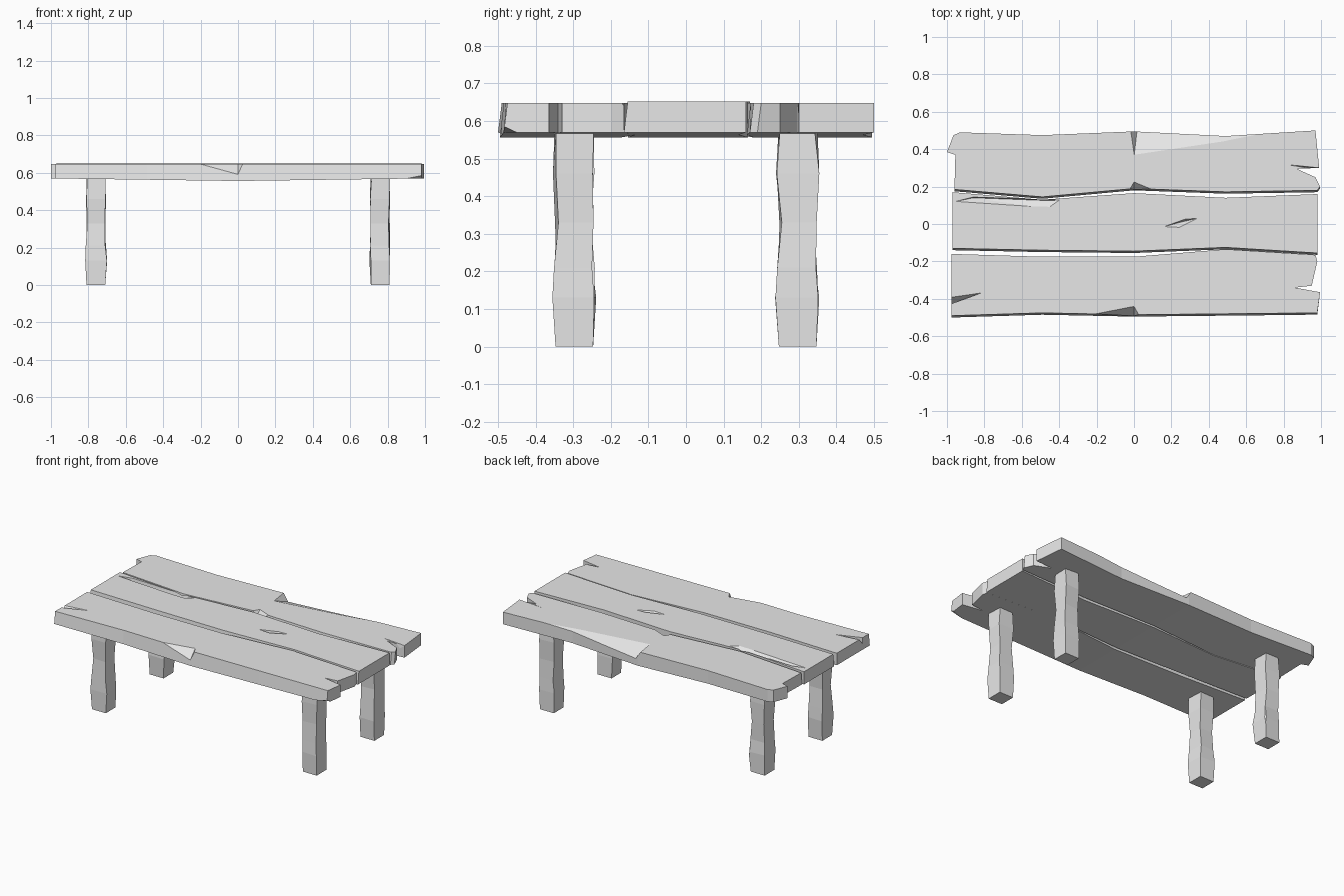
import bpy, bmesh, random
from mathutils import Vector

random.seed(4)
if "Cube" in bpy.data.objects:
    bpy.data.objects.remove(bpy.data.objects["Cube"], do_unlink=True)

wood = bpy.data.materials.new("pale grey wood")
wood.use_nodes = True
GREY = (0.8, 0.8, 0.8, 1)
wood.diffuse_color = GREY
wood.node_tree.nodes["Principled BSDF"].inputs["Base Color"].default_value = GREY


def to_object(name, bm):
    bmesh.ops.recalc_face_normals(bm, faces=bm.faces)
    mesh = bpy.data.meshes.new(name)
    bm.to_mesh(mesh)
    bm.free()
    mesh.materials.append(wood)
    obj = bpy.data.objects.new(name, mesh)
    bpy.context.collection.objects.link(obj)
    return obj


def carve(obj, chips):
    """Cut convex splinters, each given by its corner points, out of a part."""
    cutters = []
    for pts in chips:
        bm = bmesh.new()
        for p in pts:
            bm.verts.new(p)
        bmesh.ops.convex_hull(bm, input=bm.verts)
        cutter = to_object("chip_cutter", bm)
        cutter.hide_render = True
        mod = obj.modifiers.new("chip", "BOOLEAN")
        mod.operation, mod.solver, mod.object = "DIFFERENCE", "EXACT", cutter
        cutters.append(cutter)
    graph = bpy.context.evaluated_depsgraph_get()
    carved = bpy.data.meshes.new_from_object(obj.evaluated_get(graph))
    obj.modifiers.clear()
    obj.data = carved
    for cutter in cutters:
        bpy.data.objects.remove(cutter, do_unlink=True)


def plank(name, outline, top, chips):
    """Extrude a rough board outline, then sag its underside."""
    bm = bmesh.new()
    face = bm.faces.new([bm.verts.new((x, y, top)) for x, y in outline])
    new = bmesh.ops.extrude_face_region(bm, geom=[face])["geom"]
    for v in new:
        if isinstance(v, bmesh.types.BMVert):
            v.co.z = 0.57
    for x in (-0.49, 0.0, 0.49):
        bmesh.ops.bisect_plane(bm, geom=bm.verts[:] + bm.edges[:] + bm.faces[:],
                               plane_co=(x, 0, 0), plane_no=(1, 0, 0))
    middle = sum(y for _, y in outline) / len(outline)
    for v in bm.verts:
        if v.co.z < 0.6:
            v.co.z -= 0.014 * (1 - abs(v.co.x))
            if v.co.y < middle - 0.1:
                v.co.y -= 0.01
    bmesh.ops.triangulate(bm, faces=[f for f in bm.faces if f.normal.z < -0.5])
    carve(to_object(name, bm), chips)


# Front board: split ends, a long chip on the front edge, broken right corners
plank("front_plank",
      [(-.975, -.49), (-.49, -.475), (0, -.485), (.49, -.48), (.98, -.475), (.995, -.365),
       (.86, -.34), (.95, -.33), (.98, -.2), (.97, -.165), (.49, -.135), (0, -.175),
       (-.49, -.175), (-.975, -.16)], .648,
      [[(-.36, -.5, .66), (0, -.43, .66), (.04, -.5, .66), (0, -.51, .57)],
       [(-1.0, -.385, .66), (-1.0, -.435, .66), (-.77, -.352, .66), (-1.0, -.435, .6)],
       [(1.01, -.52, .61), (1.01, -.42, .56), (.78, -.52, .56), (1.01, -.52, .56)],
       [(1.01, -.2, .66), (1.01, -.12, .54), (.9, -.14, .66), (1.01, -.12, .66)]])

# Middle board: splintered back edge and a small gouge
plank("middle_plank",
      [(-.97, -.13), (-.49, -.14), (0, -.145), (.49, -.125), (.98, -.155), (.98, .16),
       (.49, .14), (0, .165), (-.49, .13), (-.97, .17)], .652,
      [[(-.98, .115, .66), (-.45, .08, .66), (-.38, .13, .66), (-.86, .145, .66),
        (-.86, .14, .625), (-.45, .125, .63)],
       [(.14, -.02, .66), (.24, -.025, .66), (.36, .035, .66), (.28, .03, .66),
        (.25, .01, .62)]])

# Back board: cracked left end, split right end, a broad shallow chip behind
plank("back_plank",
      [(-.96, .185), (-.49, .145), (0, .19), (.49, .172), (.98, .18), (.995, .2),
       (.97, .25), (.87, .295), (.99, .30), (.97, .5), (.49, .47), (0, .495),
       (-.49, .475), (-.93, .49), (-.965, .475), (-1.0, .385), (-.955, .37)], .648,
      [[(-.03, .53, .66), (0, .36, .652), (.5, .435, .652), (.97, .53, .652),
        (.02, .53, .585), (.5, .53, .625), (.5, .53, .66)],
       [(-.04, .165, .66), (0, .235, .66), (.17, .165, .66), (0, .165, .58)],
       [(.8, .32, .652), (1.02, .3, .66), (1.02, .29, .61), (1.02, .28, .66)]])


def leg(name, sx, sy, chips):
    """Stack uneven square sections into a hewn post, then chip its edges."""
    bm = bmesh.new()
    rings = []
    for z, grow in ((0, 0), (.13, .006), (.21, 0), (.33, -.004), (.46, .004), (.585, -.002)):
        wobble = .005 if z else 0
        ring = []
        for x, y in ((-1, -1), (1, -1), (1, 1), (-1, 1)):
            half = .05 + grow * random.uniform(.4, 1)
            ring.append(bm.verts.new((sx * .76 + x * half + random.uniform(-1, 1) * wobble,
                                      sy * .297 + y * half + random.uniform(-1, 1) * wobble, z)))
        rings.append(ring)
    for a, b in zip(rings, rings[1:]):
        for i in range(4):
            j = (i + 1) % 4
            bm.faces.new((a[i], a[j], b[j], b[i]))
    bm.faces.new(rings[0])
    bm.faces.new(rings[-1])
    post = to_object(name, bm)
    # Chips are given as corner direction, start, deepest point and end heights
    cuts = []
    for cx, cy, low, mid, high in chips:
        centre = Vector((sx * .76, sy * .297, 0))
        at = lambda x, y, z: centre + Vector((cx * x, cy * y, z))
        cuts.append([at(.06, .06, low), at(.06, .06, high), at(.08, .02, mid),
                     at(.025, .08, mid), at(.08, .08, mid)])
    carve(post, cuts)


leg("front_right_leg", -1, -1, [(1, -1, .08, .24, .45), (-1, 1, .2, .36, .42)])
leg("front_left_leg", 1, -1, [(1, -1, .12, .26, .54), (-1, -1, -.14, .0, .12)])
leg("back_right_leg", -1, 1, [(-1, 1, .3, .36, .5), (1, 1, .05, .2, .3)])
leg("back_left_leg", 1, 1, [(1, 1, .16, .24, .48), (1, -1, .36, .4, .5)])
